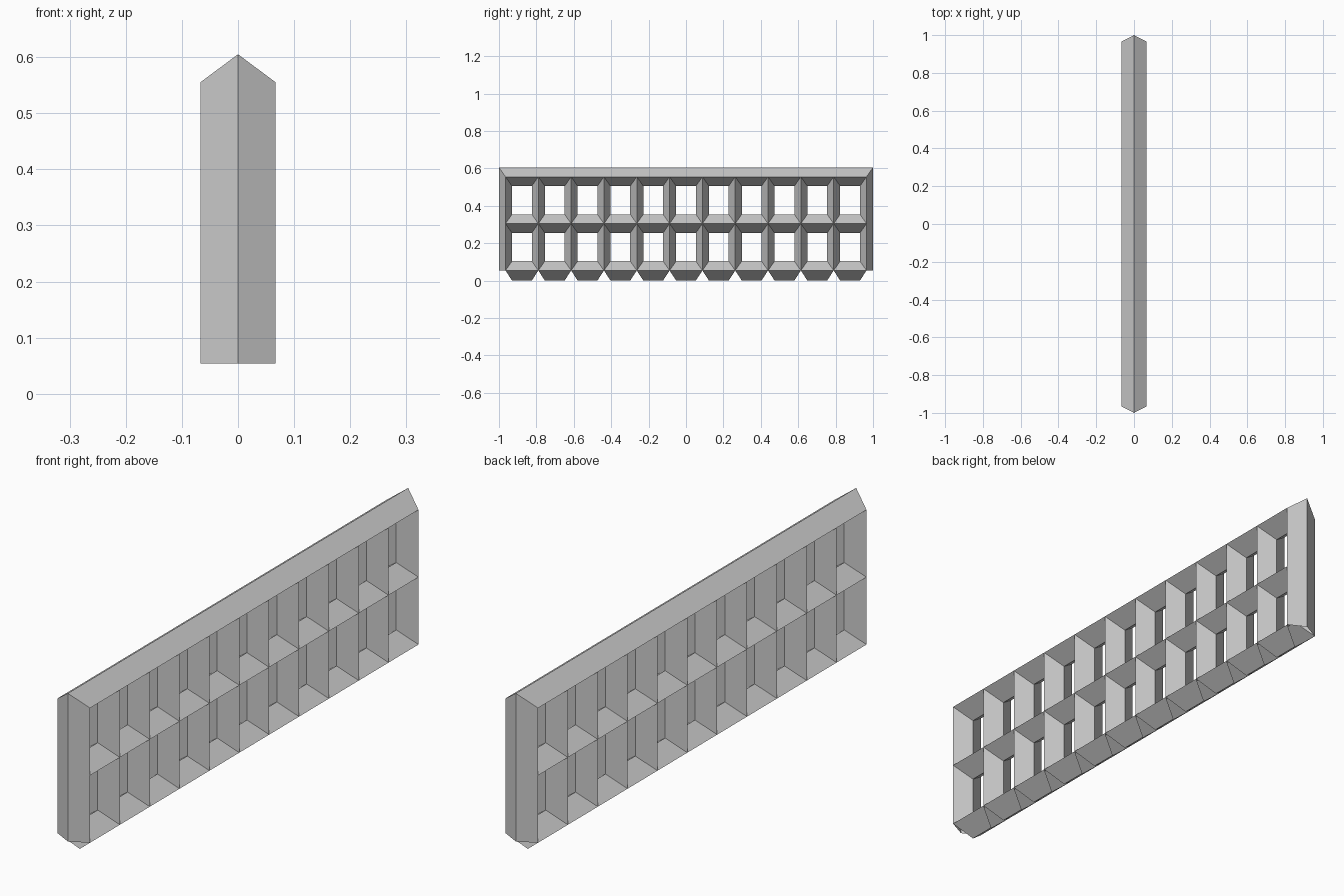
import bpy

if "Cube" in bpy.data.objects:
    bpy.data.objects.remove(bpy.data.objects["Cube"])

COLS, ROWS = 11, 2
Y0, Y1 = -0.965, 0.965      # outermost vertical ridges
Z0, Z1 = 0.054, 0.555       # lowest and highest horizontal ridges
X = 0.067                   # half depth of the diamond bars
IN_Y, IN_Z = 0.035, 0.05    # half widths of upright and level bars
dy, dz = (Y1 - Y0) / COLS, (Z1 - Z0) / ROWS


def slope(a, b, c, d):
    """Sloped bar face: ridge edge a-b at x = X, inner edge c-d at x = 0 (y, z pairs)."""
    return [(X, *a), (X, *b), (0, *c), (0, *d)]


def build(name, quads):
    """Make an object from quads, mirrored front to back, all facing outward."""
    verts, faces = [], []
    for q in quads:
        (ax, ay, az), (bx, by, bz), (cx, cy, cz) = q[:3]
        if (by - ay) * (cz - az) - (bz - az) * (cy - ay) < 0:
            q = q[::-1]
        n = len(verts)
        verts += q + [(-x, y, z) for x, y, z in q]
        faces += [(n, n + 1, n + 2, n + 3), (n + 7, n + 6, n + 5, n + 4)]
    mesh = bpy.data.meshes.new(name)
    mesh.from_pydata(verts, [], faces)
    obj = bpy.data.objects.new(name, mesh)
    bpy.context.collection.objects.link(obj)
    # weld shared corners
    weld = obj.modifiers.new("weld", 'WELD')
    weld.merge_threshold = 0.0005


# Lattice: every window is a mitred funnel of four sloped faces per side
lattice = []
for i in range(COLS):
    for j in range(ROWS):
        a, b = Y0 + i * dy, Y0 + (i + 1) * dy
        lo, hi = Z0 + j * dz, Z0 + (j + 1) * dz
        outer = [(a, lo), (b, lo), (b, hi), (a, hi)]
        inner = [(a + IN_Y, lo + IN_Z), (b - IN_Y, lo + IN_Z),
                 (b - IN_Y, hi - IN_Z), (a + IN_Y, hi - IN_Z)]
        for k in range(4):
            m = (k + 1) % 4
            lattice.append(slope(outer[k], outer[m], inner[m], inner[k]))
build("lattice_windows", lattice)

# Top rail: roof-shaped cap mitred at both ends
build("top_rail", [slope((Y0, Z1), (Y1, Z1), (1, Z1 + IN_Z), (-1, Z1 + IN_Z))])

# End posts: wedge faces with an open, level foot
build("end_posts", [slope((s * Y1, Z0), (s * Y1, Z1), (s, Z1 + IN_Z), (s, Z0))
                    for s in (-1, 1)])

# Bottom edge: one tapered tab under each column, with notches between
build("bottom_tabs", [slope((Y0 + i * dy, Z0), (Y0 + (i + 1) * dy, Z0),
                            (Y0 + (i + 1) * dy - IN_Y, 0), (Y0 + i * dy + IN_Y, 0))
                      for i in range(COLS)])
